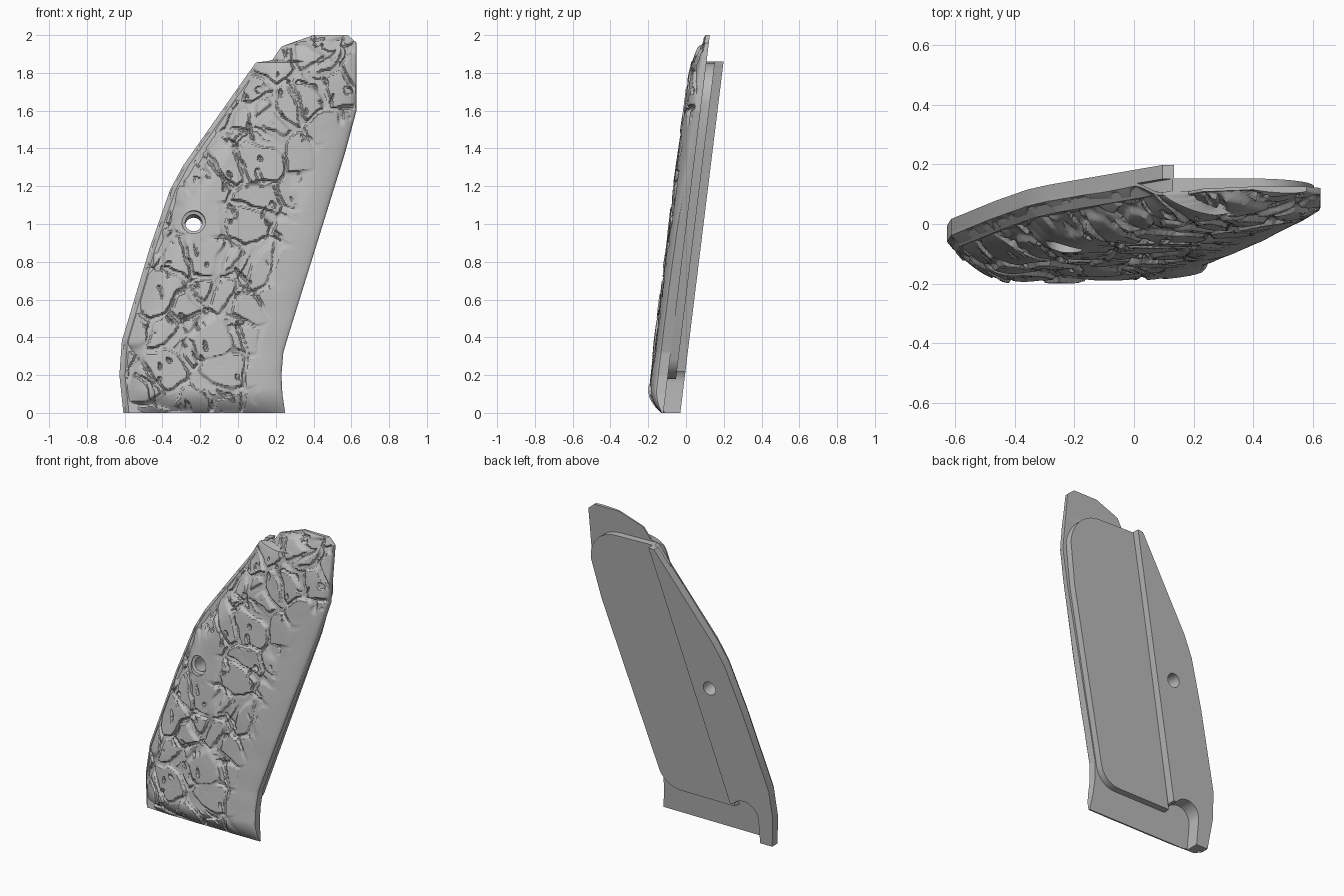
import bpy, bmesh, math
from mathutils import Vector, noise

cube = bpy.data.objects.get("Cube")
if cube:
    bpy.data.objects.remove(cube, do_unlink=True)

grey = bpy.data.materials.new("matte_grey")
grey.use_nodes = True
grey.diffuse_color = (0.5, 0.5, 0.5, 1)
grey.node_tree.nodes["Principled BSDF"].inputs["Base Color"].default_value = (0.5, 0.5, 0.5, 1)

# Outline edges as (x, z), bottom to top
LEFT = [(-.607, 0), (-.628, .2), (-.615, .38), (-.465, .88), (-.36, 1.18), (-.29, 1.31),
        (.02, 1.75), (.095, 1.855), (.18, 1.865), (.23, 1.94), (.4, 2)]
RIGHT = [(.25, 0), (.235, .1), (.23, .2), (.24, .32), (.27, .42), (.565, 1.37), (.627, 1.6),
         (.627, 1.96), (.58, 2)]
HOLE = (-.235, 1.0)
RIM, PANEL, RIDGE = -.09, -.045, 0


def back_y(z, offset):
    """The whole panel leans back along this plane."""
    return .123 * z - .03 + offset


def edge_x(line, z):
    for (x0, z0), (x1, z1) in zip(line, line[1:]):
        if z <= z1:
            return x0 + (x1 - x0) * (z - z0) / (z1 - z0)
    return line[-1][0]


def smooth(a, b, v):
    t = min(1, max(0, (v - a) / (b - a)))
    return t * t * (3 - 2 * t)


def dome(t):
    t = min(1, max(0, t))
    return math.sqrt(1 - (1 - t) ** 2)


def bevel(t):
    t = min(1, max(0, t))
    return 1 - (1 - t) ** 1.9


def left_lift(z):
    """How far the left side wall rises above the rim level, to meet the ridge."""
    return .045 * (1 - smooth(1.72, 1.85, z))


def bark(x, z, right):
    """Depth of the cracks, plate steps and small nicks."""
    p = Vector((x, 0, z))
    warp = noise.noise_vector(p * 5) * .05 + noise.noise_vector(p * 17) * .014
    q = (p + warp) * 5.6
    q.y = .5
    dist, cells = noise.voronoi(q)
    crack = 1 - smooth(.08, .17, dist[1] - dist[0])
    crack *= smooth(-.6, -.3, noise.noise(p * 4 + Vector((7, 3, 1))))
    plate = noise.noise(cells[0] * 3.7) * .007
    tilt = (q - cells[0]).dot(noise.noise_vector(cells[0] * 2.3)) * .012
    s = Vector((x * 26 + z * 14, 4, z * 9 - x * 5)) + noise.noise_vector(p * 9) * 1.2
    nick = smooth(.4, .5, noise.noise(s)) * .012
    calm = smooth(.1, .28, right - x + .4 * smooth(1.45, 1.7, z))
    calm *= smooth(.08, .18, math.hypot(x - HOLE[0] - .04, (z - HOLE[1] - .04) * .8))
    return calm * (.018 * crack + nick - plate - tilt)


def front_offset(x, z):
    """Front surface relative to the rim level."""
    l, r = edge_x(LEFT, z), edge_x(RIGHT, z)
    rise = bevel((x - l) / .22)
    side = .5 - .35 * smooth(.7, 1.6, z)
    swell = bevel(z / .13) * dome((2 - z) / .3 + .05)
    swell *= side + (1 - side) * dome((r - x) / .42)
    height = .083 * swell * rise + .003 * noise.noise(Vector((x * 6, 0, z * 6)))
    border = smooth(0, .03, min(x - l, r - x, z + .01, 2 - z))
    lift = left_lift(z) * (1 - rise)
    return lift - .01 - max(0, height - bark(x, z, r) * border)


def finish(ob, angle):
    ob.data.materials.append(grey)
    bpy.ops.object.select_all(action='DESELECT')
    bpy.context.view_layer.objects.active = ob
    ob.select_set(True)
    bpy.ops.object.shade_smooth_by_angle(angle=math.radians(angle))


def make(name, bm):
    bmesh.ops.recalc_face_normals(bm, faces=bm.faces)
    me = bpy.data.meshes.new(name)
    bm.to_mesh(me)
    bm.free()
    ob = bpy.data.objects.new(name, me)
    bpy.context.collection.objects.link(ob)
    return ob


def slab(name, pts, low, high):
    """Prism of an (x, z) outline between two offsets from the leaning plane."""
    bm = bmesh.new()
    a, b = [[bm.verts.new((x, back_y(z, o), z)) for x, z in pts] for o in (low, high)]
    bm.faces.new(a)
    bm.faces.new(b[::-1])
    for i in range(len(pts)):
        j = (i + 1) % len(pts)
        bm.faces.new((a[i], b[i], b[j], a[j]))
    return make(name, bm)


def arc(cx, cz, rx, rz, start, end, n=10):
    angles = [math.radians(start + (end - start) * i / n) for i in range(n + 1)]
    return [(cx + rx * math.cos(t), cz + rz * math.sin(t)) for t in angles]


# Carved body: domed front sheet, thin side walls and a back that turns up along the left
COLS, ROWS, TURN = 150, 290, .03
bm = bmesh.new()
front, left, inner, right = [], [], [], []
for j in range(ROWS + 1):
    z = 2 * j / ROWS
    l, r = edge_x(LEFT, z), edge_x(RIGHT, z)
    row = []
    for i in range(COLS + 1):
        x = l + (r - l) * i / COLS
        row.append(bm.verts.new((x, back_y(z, RIM + front_offset(x, z)), z)))
    front.append(row)
    for line, x, offset in ((left, l, RIM + left_lift(z)), (inner, l + TURN, RIM), (right, r, RIM)):
        line.append(bm.verts.new((x, back_y(z, offset), z)))
for j in range(ROWS):
    a, b = front[j], front[j + 1]
    for i in range(COLS):
        bm.faces.new((a[i], a[i + 1], b[i + 1], b[i]))
    for p, q in (([row[0] for row in (a, b)], left[j:j + 2]), (left[j:j + 2], inner[j:j + 2]),
                 (inner[j:j + 2], right[j:j + 2]), (right[j:j + 2], [row[-1] for row in (a, b)])):
        bm.faces.new((p[0], p[1], q[1], q[0]))
for j in (0, -1):
    bm.faces.new(front[j] + [right[j], inner[j], left[j]])
body = make("carved_body", bm)


def ridge_outline(inset):
    pts = [(x + inset, z) for x, z in LEFT if z < 1.86] + [(.135, 1.86), (-.318, .22)]
    return pts + arc(-.42, .16, .1, .1, 36, 180) + [(-.52, 0)]


# Raised ridge along the back with a rounded pocket at its foot, on an inset core
ridge = slab("back_ridge", ridge_outline(0), PANEL - .002, RIDGE)
core = slab("ridge_core", ridge_outline(TURN), RIM - .002, PANEL)

# Middle-level back plate with rounded corners
plate_pts = [(-.32, .18)] + arc(.07, .33, .16, .15, -90, -18)
plate_pts += [(.548, 1.37)] + arc(.405, 1.64, .2, .21, 0, 90) + [(.13, 1.858)]
plate = slab("back_plate", plate_pts, RIM, PANEL)

# Countersunk screw hole
bm = bmesh.new()
rings = []
for y, rad in ((-.3, .062), (-.055, .062), (-.05, .045), (.3, .045)):
    rings.append([bm.verts.new((x, y, z)) for x, z in arc(0, 0, rad, rad, 0, 345, 23)])
for a, b in zip(rings, rings[1:]):
    for i in range(24):
        j = (i + 1) % 24
        bm.faces.new((a[i], a[j], b[j], b[i]))
bm.faces.new(rings[0])
bm.faces.new(rings[-1])
cutter = make("hole_cutter", bm)
cutter.location = (HOLE[0], 0, HOLE[1])
cutter.rotation_euler.x = -math.atan(.123)
cutter.hide_render = True

for ob in (body, ridge, core):
    mod = ob.modifiers.new("screw_hole", 'BOOLEAN')
    mod.operation, mod.solver, mod.object = 'DIFFERENCE', 'EXACT', cutter
    bpy.context.view_layer.objects.active = ob
    bpy.ops.object.modifier_apply(modifier=mod.name)
bpy.data.objects.remove(cutter, do_unlink=True)

for ob in (body, ridge, core, plate):
    finish(ob, 30)
